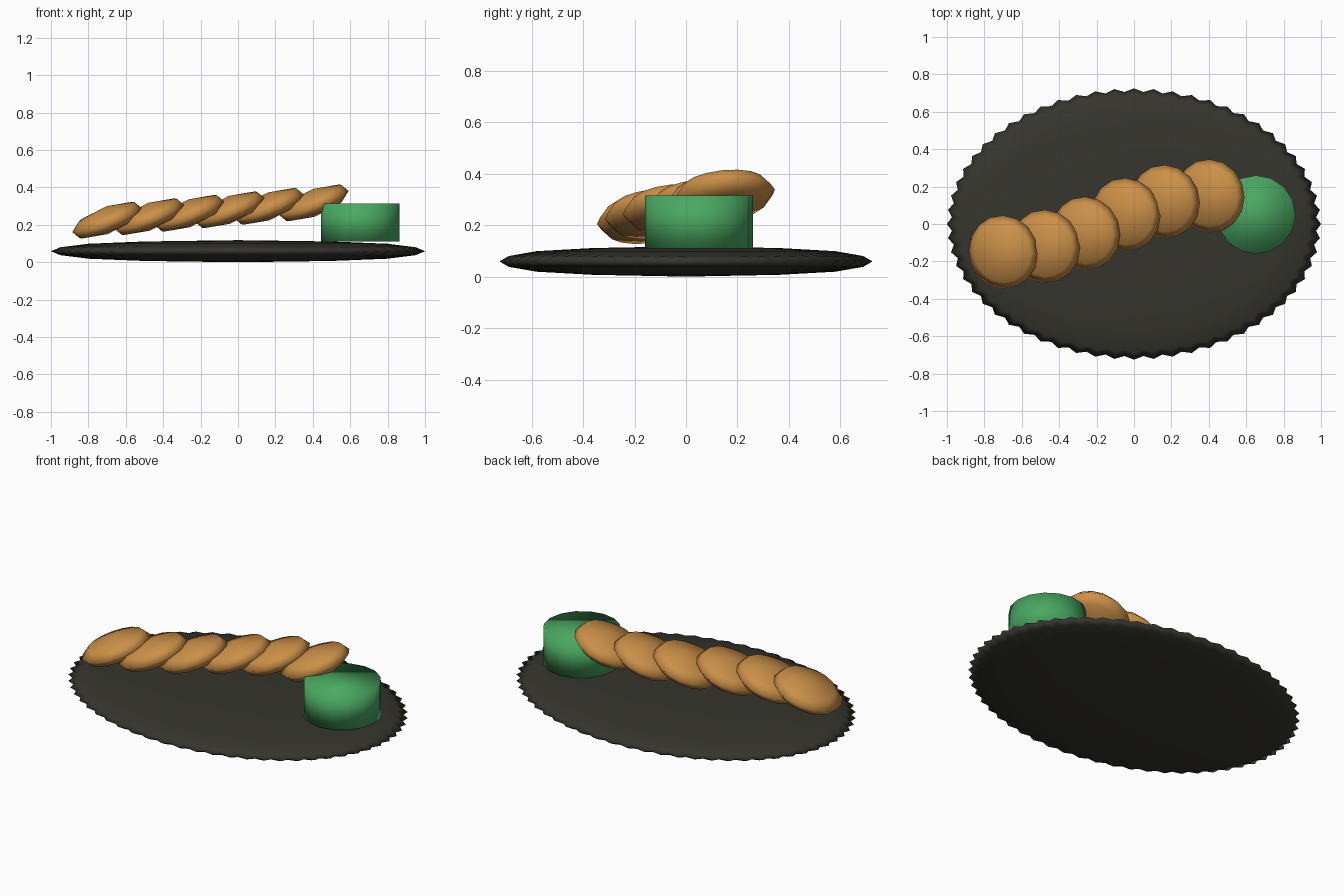
import bpy, bmesh, math
from mathutils import Matrix, Vector

if "Cube" in bpy.data.objects:
    bpy.data.objects.remove(bpy.data.objects["Cube"], do_unlink=True)


def make_material(name, rgb):
    mat = bpy.data.materials.new(name)
    mat.use_nodes = True
    mat.diffuse_color = (*rgb, 1)
    bsdf = next(n for n in mat.node_tree.nodes if n.type == 'BSDF_PRINCIPLED')
    bsdf.inputs["Base Color"].default_value = (*rgb, 1)
    bsdf.inputs["Roughness"].default_value = 0.8
    return mat


def lathe(name, profile, sides, mat, matrix, ripple=0.0):
    """Spin (radius, height) pairs; ripple pulls every second rim point inward."""
    bm = bmesh.new()
    rings = []
    for r, z in profile:
        if r == 0:
            rings.append([bm.verts.new((0, 0, z))] * sides)
            continue
        ring = []
        for i in range(sides):
            a = math.tau * i / sides
            k = r * (1 - ripple * (i % 2)) if r > 0.9 else r
            ring.append(bm.verts.new((k * math.cos(a), k * math.sin(a), z)))
        rings.append(ring)
    for low, high in zip(rings, rings[1:]):
        for i in range(sides):
            j = (i + 1) % sides
            corners = dict.fromkeys((low[i], low[j], high[j], high[i]))
            bm.faces.new(list(corners))
    # Close open ends with a single face
    for ring in (rings[0], rings[-1]):
        if ring[0] is not ring[1]:
            bm.faces.new(ring)
    bmesh.ops.transform(bm, matrix=matrix, verts=bm.verts)
    bmesh.ops.recalc_face_normals(bm, faces=bm.faces)
    for face in bm.faces:
        face.smooth = True
    mesh = bpy.data.meshes.new(name)
    bm.to_mesh(mesh)
    bm.free()
    mesh.materials.append(mat)
    obj = bpy.data.objects.new(name, mesh)
    bpy.context.collection.objects.link(obj)
    return obj


dark = make_material("charcoal", (0.036, 0.035, 0.027))
golden = make_material("golden_brown", (0.60, 0.28, 0.065))
green = make_material("green", (0.068, 0.39, 0.12))

# Oval lens-shaped platter with a notched rim
half = [(0, -0.059), (0.5, -0.052), (0.8, -0.04), (0.95, -0.021), (1, 0)]
platter = half + [(r, -z) for r, z in reversed(half[:-1])]
lathe("platter", platter, 120, dark,
      Matrix.Translation((0, 0, 0.059)) @ Matrix.Diagonal((1, 0.725, 1, 1)), ripple=0.025)

# Dipping cup
lathe("cup", [(0.21, 0.11), (0.21, 0.315)], 16, green,
      Matrix.Translation((0.653, 0.05, 0)))

# Row of leaning, overlapping rounds
R, H = 0.197, 0.072
round_profile = [(0, -H), (0.8 * R, -0.6 * H), (R, 0), (0.8 * R, 0.6 * H), (0, H)]
lean = Matrix.Identity(4)
lean[0][2] = 0.3
tilt = Matrix.Rotation(math.radians(6), 4, 'X') @ Matrix.Rotation(math.radians(-19), 4, 'Y')
centres = [(-0.70, -0.15), (-0.475, -0.12), (-0.26, -0.05),
           (-0.045, 0.05), (0.165, 0.12), (0.405, 0.15)]
for n, (x, y) in enumerate(centres):
    place = Matrix.Translation(Vector((x, y, 0.225 + 0.0185 * n)))
    lathe(f"round_{n + 1}", round_profile, 16, golden, place @ tilt @ lean)
